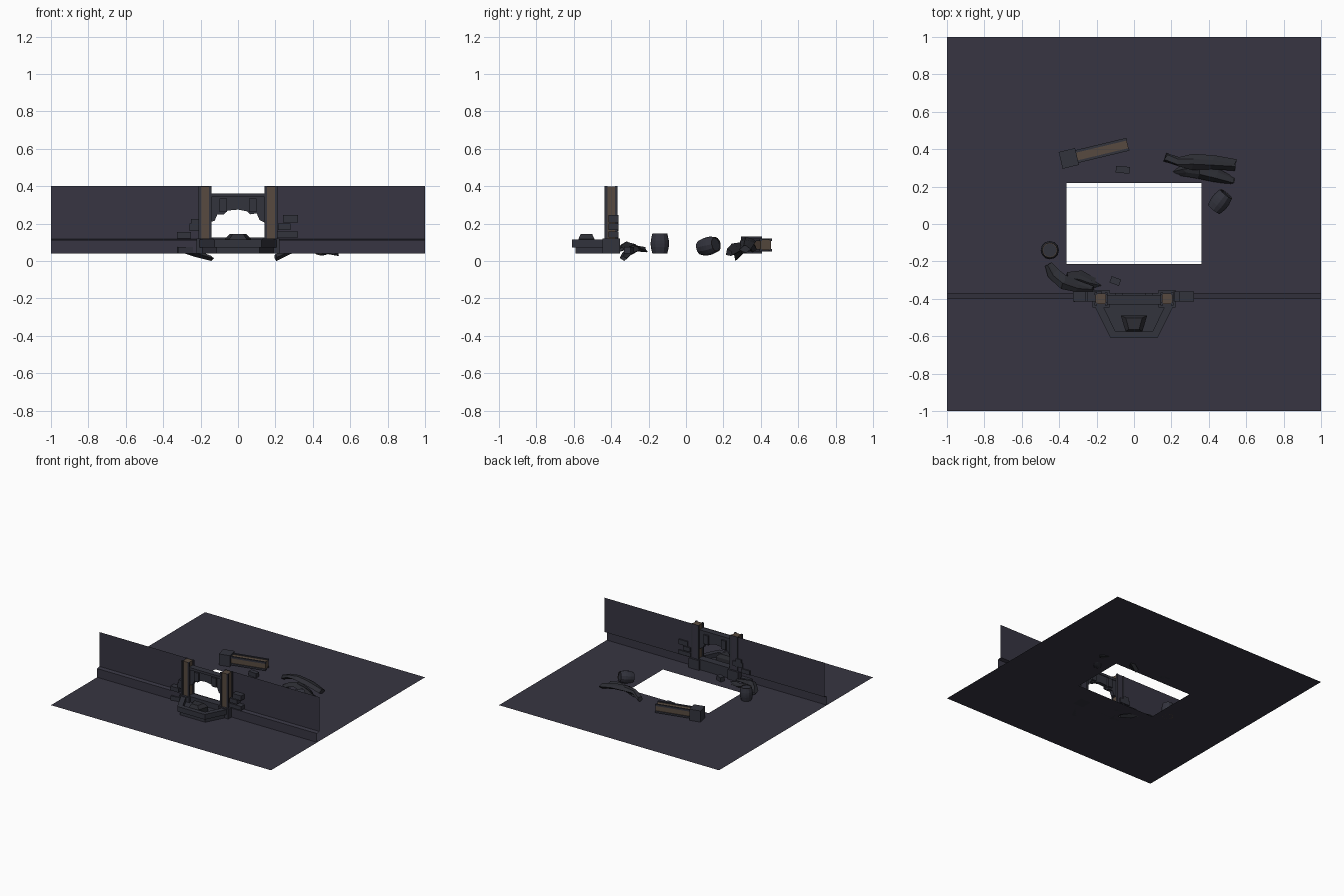
import bpy, bmesh, math, random
from mathutils import Vector, Matrix

if "Cube" in bpy.data.objects:
    bpy.data.objects.remove(bpy.data.objects["Cube"])

random.seed(4)
F = 0.04  # floor height


def mat(name, c):
    m = bpy.data.materials.new(name)
    m.diffuse_color = (*c, 1)
    m.use_nodes = True
    m.node_tree.nodes["Principled BSDF"].inputs["Base Color"].default_value = m.diffuse_color
    return m


FLOOR = mat("slate_floor", (0.038, 0.036, 0.054))
STONE = mat("dark_stone", (0.032, 0.033, 0.046))
ROCK = mat("rubble_grey", (0.026, 0.027, 0.034))
BROWN = mat("dull_bronze", (0.095, 0.068, 0.050))


def obj(name, verts, faces, m):
    me = bpy.data.meshes.new(name)
    me.from_pydata(verts, [], faces)
    bm = bmesh.new()
    bm.from_mesh(me)
    if any(len(e.link_faces) > 1 for e in bm.edges) and all(len(e.link_faces) == 2 for e in bm.edges):
        bmesh.ops.recalc_face_normals(bm, faces=bm.faces)
    bm.to_mesh(me)
    bm.free()
    me.materials.append(m)
    o = bpy.data.objects.new(name, me)
    bpy.context.collection.objects.link(o)
    return o


def box(name, x, y, z, m, xf=None):
    v = [Vector((a, b, c)) for a in x for b in y for c in z]
    if xf:
        v = [xf @ p for p in v]
    return obj(name, v, [(0, 1, 3, 2), (4, 6, 7, 5), (0, 4, 5, 1), (2, 3, 7, 6), (0, 2, 6, 4), (1, 5, 7, 3)], m)


def prism(name, bottom, top, z0, z1, m):
    n = len(bottom)
    v = [(x, y, z0) for x, y in bottom] + [(x, y, z1) for x, y in top]
    f = [tuple(range(n))[::-1], tuple(range(n, 2 * n))]
    f += [(i, (i + 1) % n, n + (i + 1) % n, n + i) for i in range(n)]
    return obj(name, v, f, m)


# floor sheet with a rectangular hole
xs, ys = (-1, -0.36, 0.36, 1), (-1, -0.215, 0.22, 1)
obj("floor", [(x, y, F) for y in ys for x in xs],
    [(4 * j + i, 4 * j + i + 1, 4 * j + i + 5, 4 * j + i + 4)
     for j in range(3) for i in range(3) if (i, j) != (1, 1)], FLOOR)
obj("floor_panel", [(-.36, -.86, F + .001), (.36, -.86, F + .001), (.36, -.42, F + .001), (-.36, -.42, F + .001)],
    [(0, 1, 2, 3)], FLOOR)

# thin wall: stepped foot and two upper sheets beside the doorway
foot = [(-.40, F), (-.40, .112), (-.37, .118)]
obj("wall_foot", [(x, y, z) for y, z in foot for x in (-1, 1)], [(0, 1, 3, 2), (2, 3, 5, 4)], FLOOR)
for s, side in ((-1, "left"), (1, "right")):
    q = [(s * .15, -.37, .118), (s, -.37, .118), (s, -.37, .4), (s * .15, -.37, .4)]
    obj(side + "_wall", q if s > 0 else q[::-1], [(0, 1, 2, 3)], FLOOR)


# pillar with bronze strips set into its faces
def pillar(name, base, xf, h, r=.035, cap=.046):
    k = r * .6
    for i, (a, b) in enumerate(((-1, -1), (-1, 1), (1, -1), (1, 1))):
        box(f"{name}_edge_{i}", sorted((a * k, a * r)), sorted((b * k, b * r)), (0, h), STONE, xf)
    box(name + "_bronze_core", (-r * .8, r * .8), (-k, k), (base, h - .002), BROWN, xf)
    box(name + "_bronze_core_cross", (-k, k), (-r * .8, r * .8), (base, h - .002), BROWN, xf)
    box(name + "_base", (-cap, cap), (-cap, cap), (0, base), STONE, xf)


for s, side in ((-1, "left"), (1, "right")):
    pillar(side + "_pillar", .08, Matrix.Translation((s * .177, -.40, F)), .36)

# broken arch between the pillars, ragged underside
arch = [(-.145, .36), (-.145, .21), (-.125, .215), (-.11, .25), (-.075, .25), (-.055, .27), (0, .275),
        (.05, .265), (.065, .25), (.10, .255), (.115, .22), (.145, .205), (.145, .36)]
n = len(arch)
obj("broken_arch", [(x, y, z) for y in (-.415, -.385) for x, z in arch],
    [tuple(range(n)), tuple(range(n, 2 * n))[::-1]] +
    [(i, (i + 1) % n, n + (i + 1) % n, n + i) for i in range(n)], STONE)
box("arch_beam", (-.145, .145), (-.43, -.38), (.342, .362), STONE)
for s in (-1, 1):
    box("arch_bracket", sorted((s * .06, s * .10)), (-.43, -.37), (.262, .335), STONE)
box("door_sill", (-.15, .15), (-.43, -.37), (F, .125), STONE)

# half-octagon basin: rim segments over a narrower foot, and a spout block
out = [(-.22, -.42), (-.125, -.61), (.125, -.61), (.22, -.42)]
inn = [(-.175, -.42), (-.10, -.572), (.10, -.572), (.175, -.42)]
for i in range(3):
    p = [out[i], out[i + 1], inn[i + 1], inn[i]]
    prism(f"basin_rim_{i}", p, p, .073, .115, STONE)
low = [(x * .92, y if y > -.5 else y + .02) for x, y in out]
prism("basin_foot", low, low, F, .08, STONE)
spout = [(-.045, -.575), (.045, -.575), (.07, -.49), (-.07, -.49)]
inner = [(x * .62, -.532 + (y + .532) * .72) for x, y in spout]
prism("spout_base", spout, spout, .075, .118, ROCK)
prism("spout_top", spout, inner, .118, .145, ROCK)

# loose wall bricks
for x0, x1, z0, z1 in ((.24, .32, .205, .245), (.215, .28, .165, .2), (.21, .32, .125, .158),
                       (-.325, -.25, .12, .155), (-.26, -.17, .16, .2), (-.25, -.2, .2, .225)):
    box("wall_brick", (x0, x1), (-.415, -.36), (z0, z1), STONE)
for x, y, a, w in ((-.06, .29, -5, .037), (-.10, -.305, -20, .027), (-.28, -.39, 12, .045)):
    box("fallen_brick", (-w, w), (-.018, .018), (0, .035), STONE,
        Matrix.Translation((x, y, F)) @ Matrix.Rotation(math.radians(a), 4, 'Z'))

# fallen pillar lying behind the hole
pillar("fallen_pillar", .09, Matrix.Translation((-.392, .34, .086)) @
       Matrix.Rotation(math.radians(13.5), 4, 'Z') @ Matrix.Rotation(math.pi / 2, 4, 'Y'), .37)


# barrel: lathe with bronze end hoops
def barrel(name, xf):
    prof = [(.036, .006), (.036, 0), (.040, 0), (.043, .012), (.048, .035), (.049, .053)]
    prof += [(r, .106 - z) for r, z in prof[-2::-1]]
    N, k = 12, len(prof)
    v = [xf @ Vector((r * math.cos(2 * math.pi * i / N), r * math.sin(2 * math.pi * i / N), z - .053))
         for r, z in prof for i in range(N)]
    f = [(j * N + i, j * N + (i + 1) % N, (j + 1) * N + (i + 1) % N, (j + 1) * N + i)
         for j in range(k - 1) for i in range(N)]
    f += [tuple(range(N))[::-1], tuple(range((k - 1) * N, k * N))]
    o = obj(name, v, f, STONE)
    o.data.materials.append(BROWN)
    for p in o.data.polygons:
        if p.index // N in (1, k - 3) and p.index < (k - 1) * N:
            p.material_index = 1


barrel("standing_barrel", Matrix.Translation((-.45, -.14, .093)))
barrel("lying_barrel", Matrix.Translation((.46, .12, .08)) @ Matrix.Rotation(math.radians(52), 4, 'Z')
       @ Matrix.Rotation(math.radians(80), 4, 'Y'))


# jagged rubble slabs swept along short paths (x, y, z, half width)
def rubble(name, path, t=.016):
    v, f = [], []
    for i, (x, y, z, w) in enumerate(path):
        a, b = path[max(i - 1, 0)], path[min(i + 1, len(path) - 1)]
        d = Vector((b[0] - a[0], b[1] - a[1], 0)).normalized()
        side = Vector((-d.y, d.x, 0))
        for u, h in ((-1, -.4), (-.4, .9), (.3, .4), (1, -.2), (.2, -1)):
            p = Vector((x, y, z)) + side * u * w + Vector((0, 0, h * t))
            p += Vector([random.uniform(-.008, .008) for _ in range(3)])
            p.z = max(p.z, 0)
            v.append(p)
    k = len(path)
    f = [(j * 5 + i, j * 5 + (i + 1) % 5, j * 5 + 5 + (i + 1) % 5, j * 5 + 5 + i)
         for j in range(k - 1) for i in range(5)]
    f += [(4, 3, 2, 1, 0), tuple(range(5 * k - 5, 5 * k))]
    obj(name, v, f, ROCK)


rubble("right_rubble_back", [(.17, .36, .07, .02), (.23, .335, .10, .03), (.31, .335, .11, .04),
                             (.42, .33, .10, .042), (.545, .315, .07, .035)], .02)
rubble("right_rubble_front", [(.20, .265, .02, .012), (.27, .29, .06, .03), (.35, .285, .085, .035),
                              (.44, .265, .07, .04), (.53, .23, .04, .025)], .02)
rubble("left_rubble_long", [(-.46, -.22, .06, .015), (-.43, -.27, .075, .03), (-.38, -.31, .09, .035),
                            (-.30, -.335, .075, .03), (-.22, -.35, .06, .02)])
rubble("left_rubble_short", [(-.36, -.28, .08, .025), (-.29, -.285, .06, .03), (-.23, -.31, .045, .03),
                             (-.14, -.33, .016, .02)])
